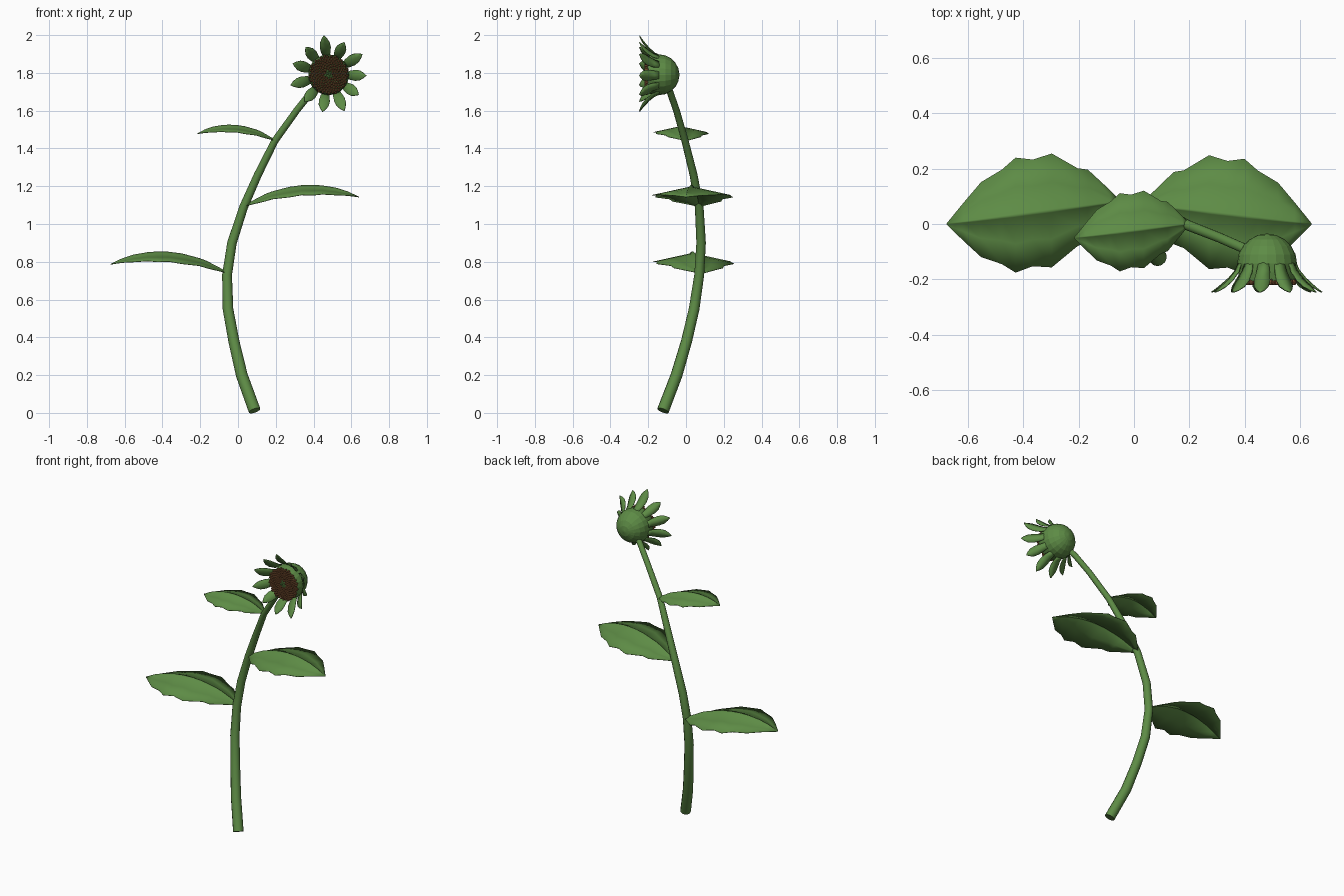
import bpy, bmesh, math
from mathutils import Vector, Matrix

cube = bpy.data.objects.get("Cube")
if cube:
    bpy.data.objects.remove(cube, do_unlink=True)


def material(name, rgb):
    m = bpy.data.materials.new(name)
    m.use_nodes = True
    m.diffuse_color = (*rgb, 1)
    m.node_tree.nodes["Principled BSDF"].inputs["Base Color"].default_value = (*rgb, 1)
    return m


GREEN = material("leaf green", (0.11, 0.26, 0.06))
BROWN = material("seed brown", (0.19, 0.08, 0.03))


def finish(bm, name, mats, smooth=True, thickness=0):
    mesh = bpy.data.meshes.new(name)
    bm.to_mesh(mesh)
    bm.free()
    for m in mats:
        mesh.materials.append(m)
    for p in mesh.polygons:
        p.use_smooth = smooth
    ob = bpy.data.objects.new(name, mesh)
    bpy.context.collection.objects.link(ob)
    if thickness:
        mod = ob.modifiers.new("thin sheet", "SOLIDIFY")
        mod.thickness = thickness
        mod.offset = 0
    return ob


def add_grid(bm, rows, close=False):
    """Skin rows of points with quads."""
    vs = [[bm.verts.new(p) for p in r] for r in rows]
    n = len(vs[0])
    for a, b in zip(vs, vs[1:]):
        for i in range(n if close else n - 1):
            j = (i + 1) % n
            bm.faces.new((a[i], a[j], b[j], b[i]))
    return vs


# Stem: tapered tube along a bent path (x, y, z, radius)
path = [(.088, -.122, .012, .032), (.02, -.05, .2, .031), (-.022, .003, .38, .029),
        (-.053, .043, .55, .028), (-.058, .07, .73, .026), (-.032, .08, .9, .025),
        (.03, .07, 1.09, .023), (.105, .04, 1.26, .021), (.195, -.005, 1.44, .019),
        (.31, -.05, 1.6, .018), (.39, -.085, 1.7, .018), (.46, -.12, 1.77, .018)]
bm = bmesh.new()
rows = []
for k, (x, y, z, r) in enumerate(path):
    before, after = path[max(k - 1, 0)], path[min(k + 1, len(path) - 1)]
    axis = (Vector(after[:3]) - Vector(before[:3])).normalized()
    u = Vector((0, 1, 0)).cross(axis).normalized()
    v = axis.cross(u)
    angles = [math.tau * i / 12 for i in range(12)]
    rows.append([Vector((x, y, z)) + r * (math.cos(a) * u + math.sin(a) * v) for a in angles])
rings = add_grid(bm, rows, close=True)
bm.faces.new(rings[0][::-1])
bm.faces.new(rings[-1])
stem = finish(bm, "stem", [GREEN])
bpy.context.view_layer.objects.active = stem
stem.select_set(True)
bpy.ops.object.shade_smooth_by_angle(angle=math.radians(40))

# Leaves: arched sheets with a scalloped outline and a raised midrib
outline = [(0, .01), (.05, .045), (.18, .13), (.24, .14), (.39, .205), (.5, .192),
           (.6, .207), (.68, .17), (.8, .135), (.9, .07), (1, .002)]


def leaf(name, base, tip, arch, scale):
    bm = bmesh.new()
    rows = []
    for t, half in outline:
        c = Vector(base).lerp(Vector(tip), t)
        c.z += arch * 4 * t * (1 - t)
        row = []
        for s in (-1, -.5, -.03, 0, .03, .5, 1):
            rib = .008 * min(1, half * 10) if s == 0 else 0
            row.append(c + Vector((0, s * half * scale, rib - abs(s) * half * scale * .22)))
        rows.append(row)
    add_grid(bm, rows)
    bmesh.ops.recalc_face_normals(bm, faces=bm.faces)
    finish(bm, name, [GREEN], thickness=.003)


leaf("lower_leaf", (-.055, .08, .74), (-.675, 0, .787), .08, 1)
leaf("middle_leaf", (.035, .07, 1.095), (.64, 0, 1.143), .077, 1)
leaf("upper_leaf", (.195, 0, 1.442), (-.215, -.05, 1.478), .055, .68)

# Flower head: faceted cup, turned about the y axis
HEAD = Vector((.48, 0, 1.79))


def around(r, y, a):
    return HEAD + Vector((r * math.cos(a), y, r * math.sin(a)))


R, CY = .108, -.143
profile = [(R * math.sin(math.radians(d)), CY + R * math.cos(math.radians(d)))
           for d in (3, 18, 36, 54, 72, 90)] + [(.105, -.175), (.098, -.205)]
bm = bmesh.new()
rings = add_grid(bm, [[around(r, y, math.tau * i / 20) for i in range(20)]
                      for r, y in profile], close=True)
bm.faces.new(rings[0])
bm.faces.new(rings[-1])
bmesh.ops.recalc_face_normals(bm, faces=bm.faces)
finish(bm, "flower_cup", [GREEN], smooth=False)

# Pointed green petals curling forward around the cup
bm = bmesh.new()
PETALS = 11
for k in range(PETALS):
    a = math.radians(97) + math.tau * k / PETALS
    reach = (.108, .098, .09)[k * 2 % 3] if k else .108
    side = Vector((-math.sin(a), 0, math.cos(a)))
    rows = []
    for t, half, y in ((0, .018, -.13), (.15, .024, -.165), (.4, .029, -.195),
                       (.65, .026, -.218), (.85, .014, -.235), (1, .001, -.246)):
        mid = around(.1 + reach * t, y, a)
        rows.append([mid + side * s * half + Vector((0, -abs(s) * half * .3, 0))
                     for s in (-1, 0, 1)])
    add_grid(bm, rows)
bmesh.ops.recalc_face_normals(bm, faces=bm.faces)
finish(bm, "petals", [GREEN], thickness=.004)

# Seed disc: small beads in a sunflower spiral, green at the heart
bm = bmesh.new()
COUNT = 190
for i in range(COUNT):
    r = .102 * math.sqrt((i + .5) / COUNT)
    place = Matrix.Translation(around(r, -.21, i * math.radians(137.508)))
    made = bmesh.ops.create_icosphere(bm, subdivisions=1, radius=.0085,
                                      matrix=place @ Matrix.Diagonal((1, 1.5, 1, 1)))
    for f in {f for v in made["verts"] for f in v.link_faces}:
        f.material_index = 1 if r < .02 else 0
finish(bm, "seeds", [BROWN, GREEN], smooth=False)
